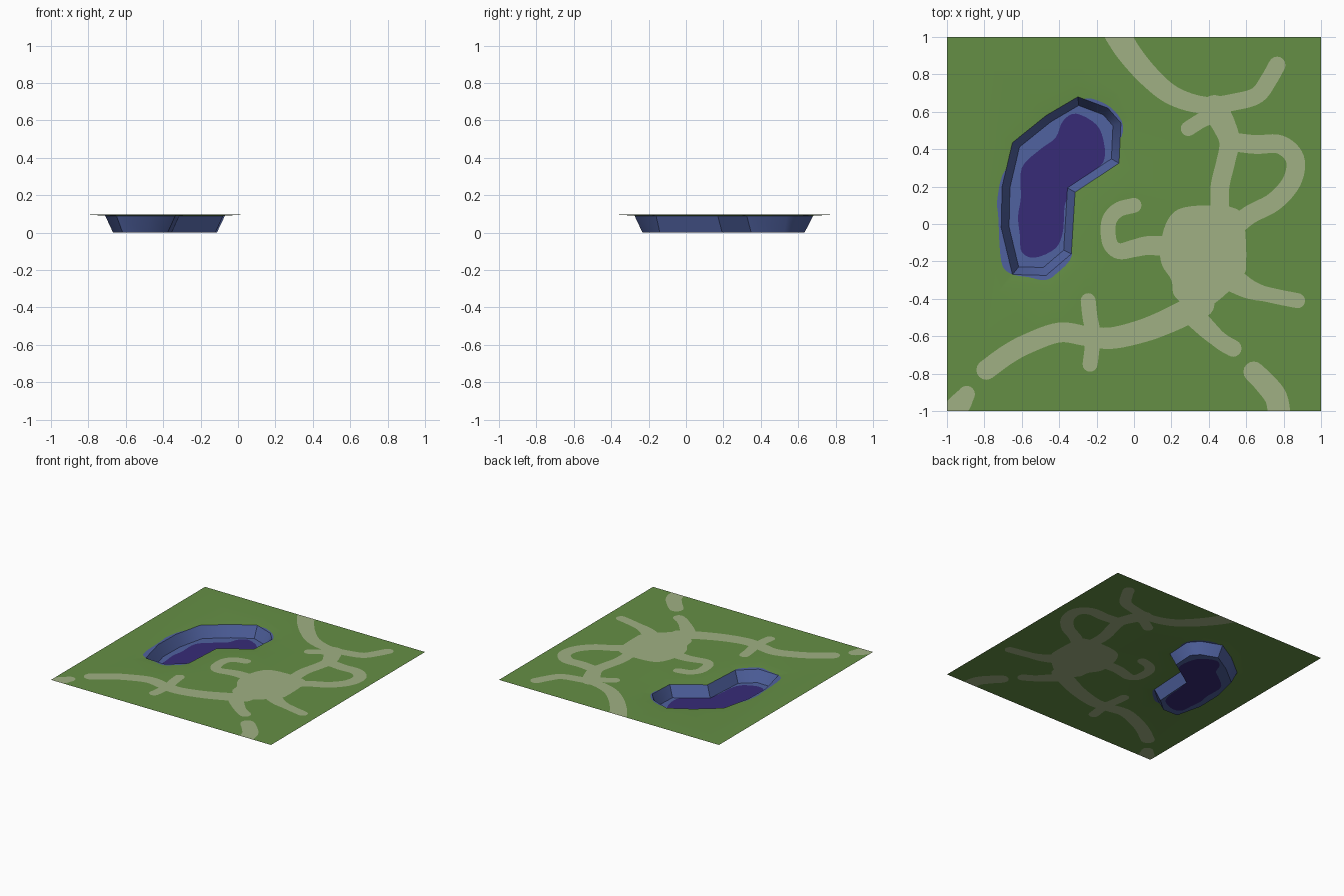
import bpy, math
from mathutils import Vector
from mathutils.geometry import delaunay_2d_cdt, intersect_point_line

if "Cube" in bpy.data.objects:
    bpy.data.objects.remove(bpy.data.objects["Cube"])

GROUND_Z, RIM_Z, FLOOR_Z = 0.096, 0.09, 0.0


def material(name, rgb):
    lin = [((c / 255 + 0.055) / 1.055) ** 2.4 for c in rgb]
    m = bpy.data.materials.new(name)
    m.diffuse_color = (*lin, 1)
    m.use_nodes = True
    m.node_tree.nodes["Principled BSDF"].inputs["Base Color"].default_value = m.diffuse_color
    return m


MATS = [material("grass green", (101, 143, 69)),
        material("path tan", (160, 176, 131)),
        material("shallow blue", (80, 98, 160)),
        material("deep purple", (55, 43, 119))]
GRASS, PATH, SHALLOW, DEEP, HOLE = range(5)


def smooth(pts, closed=False, n=6):
    """Catmull-Rom curve through the points."""
    p = [Vector(q) for q in pts]
    p = [p[-1]] + p + p[:2] if closed else [2 * p[0] - p[1]] + p + [2 * p[-1] - p[-2]]
    out = []
    for a, b, c, d in zip(p, p[1:], p[2:], p[3:]):
        for i in range(n):
            t = i / n
            out.append(0.5 * (2 * b + (c - a) * t + (2 * a - 5 * b + 4 * c - d) * t * t
                              + (3 * b - a - 3 * c + d) * t ** 3))
    return out if closed else out + [p[-2]]


def offset(poly, dist):
    """Mitred offset of a counter-clockwise outline, positive is outward."""
    out = []
    for i, p in enumerate(poly):
        e0 = (p - poly[i - 1]).normalized()
        e1 = (poly[(i + 1) % len(poly)] - p).normalized()
        n0, n1 = Vector((e0.y, -e0.x)), Vector((e1.y, -e1.x))
        out.append(p + (n0 + n1) * dist / (1 + n0.dot(n1)))
    return out


def add_object(name, verts, faces, tags):
    me = bpy.data.meshes.new(name)
    me.from_pydata(verts, [], faces)
    for m in MATS:
        me.materials.append(m)
    for poly, t in zip(me.polygons, tags):
        poly.material_index = t
    ob = bpy.data.objects.new(name, me)
    bpy.context.collection.objects.link(ob)
    bpy.ops.object.select_all(action='DESELECT')
    ob.select_set(True)
    bpy.context.view_layer.objects.active = ob
    bpy.ops.object.shade_smooth_by_angle(angle=math.radians(40))
    return ob


def flat_part(name, regions, height):
    """Cut all regions into one sheet; the highest tag wins. Region 0 is the outline."""
    verts, faces = [], []
    for _, poly in regions:
        faces.append(list(range(len(verts), len(verts) + len(poly))))
        verts += [Vector(p) for p in poly]
    v, _, f, _, _, src = delaunay_2d_cdt(verts, [], faces, 0, 1e-5)
    keep, tags = [], []
    for face, ids in zip(f, src):
        if 0 not in ids:
            continue
        tag = max(regions[i][0] for i in ids)
        if tag != HOLE:
            a, b, c = (v[i] for i in face)
            keep.append(face if (b - a).cross(c - a) > 0 else face[::-1])
            tags.append(tag)
    used = sorted({i for face in keep for i in face})
    new = {o: i for i, o in enumerate(used)}
    add_object(name, [(v[o].x, v[o].y, height(v[o])) for o in used],
               [[new[i] for i in face] for face in keep], tags)


# pond outlines, counter-clockwise
rim = [Vector(p) for p in [
    (-.65, -.27), (-.47, -.275), (-.335, -.16), (-.315, .17), (-.08, .325), (-.07, .54),
    (-.14, .62), (-.30, .68), (-.47, .58), (-.65, .435), (-.705, .2), (-.71, -.02)]]
floor = offset(rim, -0.042)
deep = smooth([(-.6, -.15), (-.53, -.18), (-.42, -.13), (-.38, -.04), (-.37, .1),
               (-.33, .18), (-.25, .26), (-.165, .33), (-.16, .43), (-.2, .53),
               (-.31, .59), (-.38, .55), (-.42, .46), (-.5, .4), (-.6, .3),
               (-.605, .14), (-.62, .04), (-.61, -.06)], True, 4)
shore = smooth([(-.71, -.2), (-.66, -.265), (-.56, -.285), (-.48, -.3), (-.42, -.27),
                (-.33, -.16), (-.4, 0), (-.2, .4), (-.08, .45), (-.06, .53), (-.1, .6),
                (-.17, .65), (-.26, .67), (-.34, .6), (-.5, .4), (-.68, .3),
                (-.73, .14), (-.725, .03)], True, 4)

regions = [(GRASS, [(-1, -1), (1, -1), (1, 1), (-1, 1)]),
           (GRASS, offset(rim, 0.09)), (SHALLOW, shore), (HOLE, rim)]


def path(w0, w1, pts):
    """Round-ended painted stroke, half width going from w0 to w1."""
    c = smooth(pts)
    w = [w0 + (w1 - w0) * min(1, 2 * i / len(c)) for i in range(len(c))]
    left, right = [], []
    for i, p in enumerate(c):
        d = (c[min(i + 1, len(c) - 1)] - c[max(i - 1, 0)]).normalized() * w[i]
        left.append(p + Vector((-d.y, d.x)))
        right.append(p + Vector((d.y, -d.x)))
    for i in range(len(c) - 1):
        regions.append((PATH, [right[i], right[i + 1], left[i + 1], left[i]]))
    for p, r in ((c[0], w[0]), (c[-1], w[-1])):
        regions.append((PATH, [p + r * Vector((math.cos(k * math.tau / 16), math.sin(k * math.tau / 16)))
                               for k in range(16)]))


# painted paths: central plaza, then branches
regions.append((PATH, smooth([
    (.14, -.13), (.15, -.22), (.2, -.3), (.22, -.39), (.34, -.46), (.45, -.41), (.58, -.28),
    (.6, -.2), (.59, 0), (.55, .08), (.4, .1), (.24, .08), (.17, 0)], True, 4)))
path(.07, .045, [(-.09, 1.02), (-.03, .92), (.08, .79), (.21, .685), (.38, .635), (.55, .655),
                 (.66, .69), (.72, .77), (.765, .85)])
path(.055, .04, [(.45, .6), (.37, .56), (.29, .51)])
path(.07, .05, [(.43, .62), (.48, .53), (.51, .44), (.49, .33), (.46, .2), (.46, .06)])
path(.05, .05, [(.52, .44), (.65, .425), (.78, .425), (.86, .35), (.845, .23), (.75, .12),
                (.62, .05), (.52, -.03)])
path(.055, .04, [(.2, -.12), (.08, -.115), (0, -.13), (-.08, -.145), (-.13, -.1), (-.135, .01),
                 (-.085, .075), (0, .1)])
path(.07, .04, [(.5, -.28), (.62, -.35), (.75, -.385), (.875, -.41)])
path(.07, .053, [(.36, -.43), (.2, -.51), (.05, -.57), (-.12, -.61), (-.25, -.6), (-.4, -.58),
                 (-.57, -.64), (-.68, -.7), (-.79, -.78)])
path(.04, .04, [(-.245, -.41), (-.235, -.5), (-.22, -.58), (-.225, -.67), (-.235, -.75)])
path(.06, .045, [(.3, -.47), (.4, -.57), (.47, -.63), (.53, -.665)])
path(.055, .06, [(.64, -.79), (.7, -.85), (.76, -.93), (.78, -1.04)])
path(.045, .06, [(-.895, -.91), (-.93, -.96), (-1.0, -1.04)])


def ground_height(p):
    """Flat lawn that dips slightly towards the pond rim."""
    best = 9
    for i, b in enumerate(rim):
        a = rim[i - 1]
        q, t = intersect_point_line(p, a, b)
        near = a.lerp(b, min(1, max(0, t)))
        best = min(best, (p - near).length)
    return GROUND_Z - (GROUND_Z - RIM_Z) * max(0, 1 - best / 0.085)


flat_part("ground", regions, ground_height)
flat_part("pond_floor", [(SHALLOW, floor), (DEEP, deep)], lambda p: FLOOR_Z)

# sloping pond wall between floor and rim
n = len(rim)
add_object("pond_wall",
           [(p.x, p.y, FLOOR_Z) for p in floor] + [(p.x, p.y, RIM_Z) for p in rim],
           [[(i + 1) % n, i, n + i, n + (i + 1) % n] for i in range(n)], [SHALLOW] * n)
